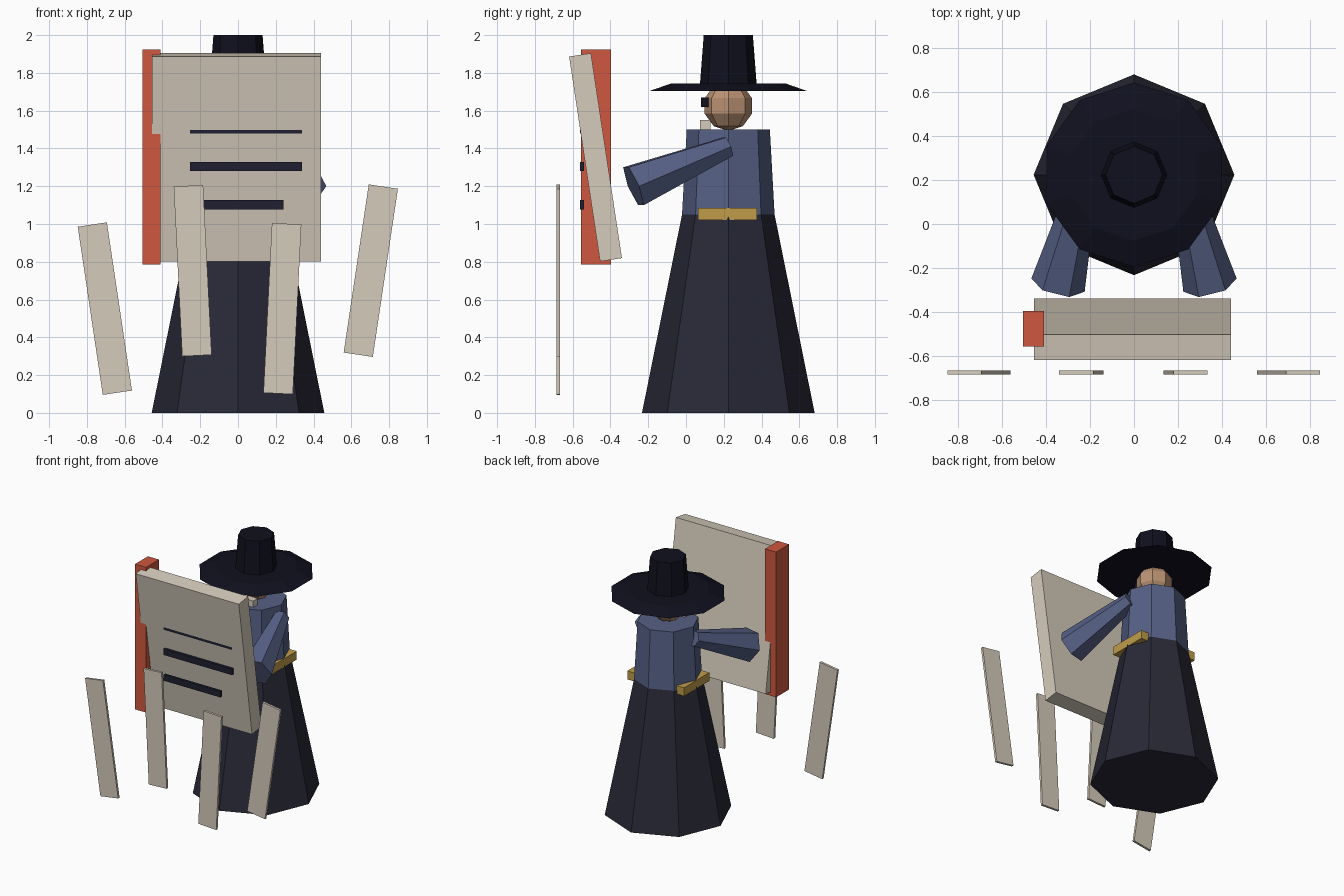
import bpy
from mathutils import Vector

if "Cube" in bpy.data.objects:
    bpy.data.objects.remove(bpy.data.objects["Cube"])

CY = 0.224  # body axis, set behind the panel


def material(name, r, g, b):
    m = bpy.data.materials.new(name)
    m.diffuse_color = [(c / 255) ** 2.2 for c in (r, g, b)] + [1]
    m.use_nodes = True
    m.node_tree.nodes["Principled BSDF"].inputs["Base Color"].default_value = m.diffuse_color
    return m


PAPER = material("parchment", 212, 202, 186)
RED = material("red", 205, 88, 65)
BLUE = material("slate_blue", 86, 96, 132)
SKIRT = material("dark_cloth", 45, 45, 58)
BLACK = material("black_felt", 23, 23, 36)
INK = material("ink", 36, 36, 52)
GOLD = material("gold", 190, 155, 75)
SKIN = material("skin", 184, 144, 114)


def finish(name, mat):
    ob = bpy.context.object
    ob.name = name
    ob.data.materials.append(mat)
    return ob


def box(name, mat, centre, size, rot=(0, 0, 0)):
    bpy.ops.mesh.primitive_cube_add(size=1, location=centre, rotation=rot)
    ob = finish(name, mat)
    ob.scale = size
    return ob


def taper(name, mat, sides, start, end, r1, r2):
    """Faceted frustum from start to end."""
    a, b = Vector(start), Vector(end)
    d = b - a
    bpy.ops.mesh.primitive_cone_add(vertices=sides, radius1=r1, radius2=r2,
                                    depth=d.length, location=(a + b) / 2)
    ob = finish(name, mat)
    if abs(d.x) + abs(d.y) > 1e-6:
        ob.rotation_euler = d.to_track_quat('Z', 'X').to_euler()
    return ob


# Robe and hat stacked on the body axis
for name, mat, sides, z0, z1, r1, r2 in (
        ("skirt", SKIRT, 8, 0.0, 1.05, 0.457, 0.245),
        ("torso", BLUE, 8, 1.05, 1.5, 0.245, 0.22),
        ("hat_brim", BLACK, 10, 1.703, 1.745, 0.42, 0.30),
        ("hat_crown", BLACK, 8, 1.74, 2.0, 0.15, 0.13)):
    taper(name, mat, sides, (0, CY, z0), (0, CY, z1), r1, r2)

# Head, collar and belt
bpy.ops.mesh.primitive_uv_sphere_add(segments=8, ring_count=5, radius=0.132,
                                     location=(0, CY, 1.625))
finish("head", SKIN)
box("collar", PAPER, (0, 0.102, 1.525), (0.16, 0.055, 0.05))
box("belt", GOLD, (0, 0.22, 1.053), (0.494, 0.312, 0.066))

# Eyes and flared sleeves, mirrored
for side, s in (("left", -1), ("right", 1)):
    box(side + "_eye", BLACK, (s * 0.047, 0.1, 1.645), (0.035, 0.04, 0.05))
    taper(side + "_sleeve", BLUE, 6, (s * 0.22, CY, 1.41),
          (s * 0.346, -0.278, 1.2), 0.06, 0.125)

# Leaning panel with an upright spine
box("panel", PAPER, (-0.007, -0.479, 1.353), (0.895, 0.117, 1.097), (0.15, 0, 0))
box("spine", RED, (-0.457, -0.477, 1.355), (0.096, 0.16, 1.14))

# Dark bars on the panel face
for i, (right, z) in enumerate(((0.34, 1.502), (0.34, 1.304), (0.24, 1.102))):
    left = -0.255
    box(f"panel_bar_{i + 1}", INK, ((left + right) / 2, -0.55, z),
        (right - left, 0.02, 0.048))

# Fanned loose strips in front
for i, (x, z, tilt) in enumerate(((-0.705, 0.552, -0.148), (-0.24, 0.753, -0.05),
                                  (0.235, 0.552, 0.05), (0.703, 0.753, 0.148))):
    box(f"loose_strip_{i + 1}", PAPER, (x, -0.676, z), (0.156, 0.018, 0.9), (0, tilt, 0))
